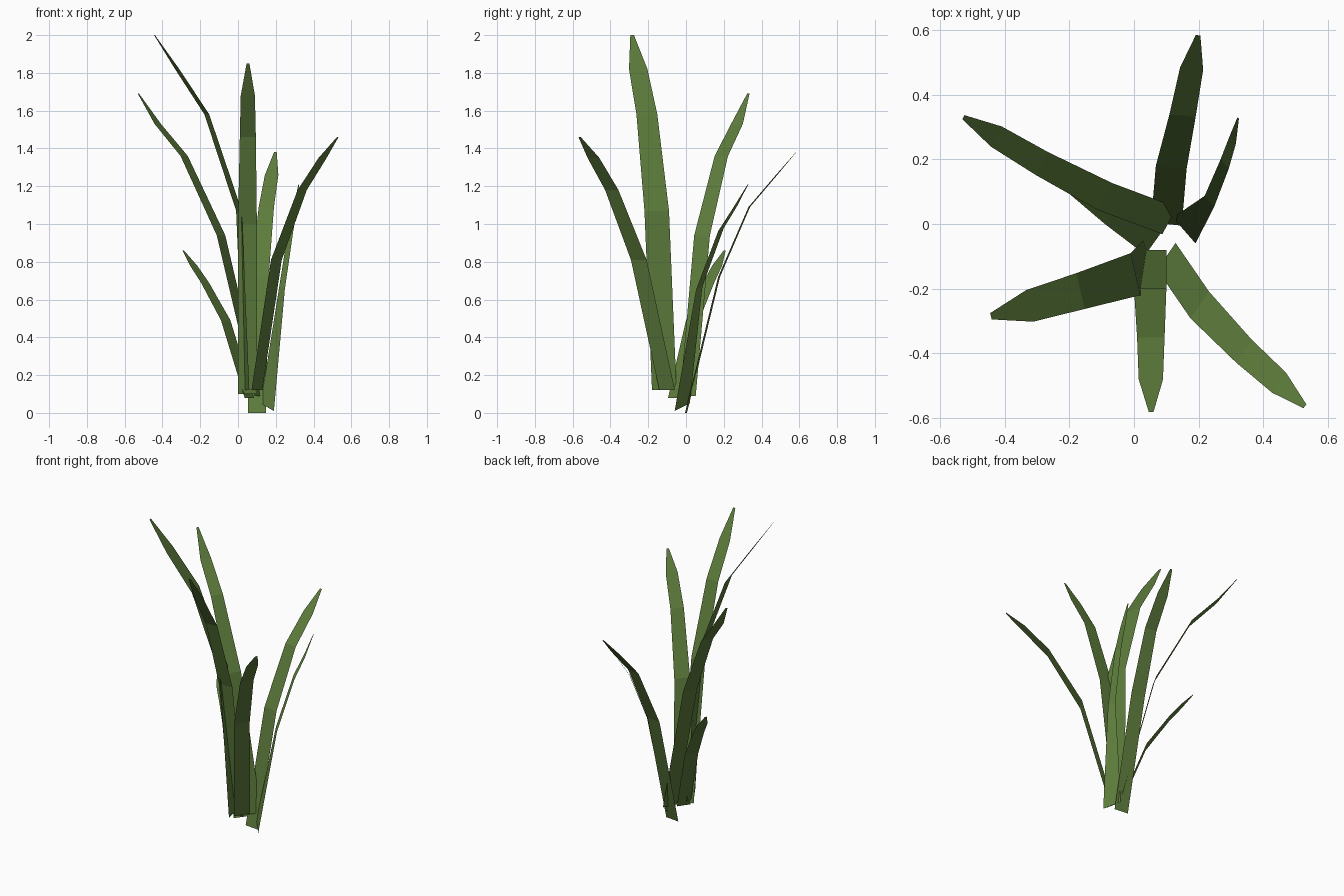
import bpy
from mathutils import Vector

green = bpy.data.materials.new("leaf_green")
green.diffuse_color = (0.11, 0.2, 0.045, 1)

# Ribbon width at each section, from root to tip
TAPER = (1.0, 1.0, 0.85, 0.75, 0.15)


def blade(name, side, spine, taper=TAPER):
    """Flat folded ribbon: a spine of section centres swept by a side vector."""
    verts, faces = [], []
    for p, w in zip(spine, taper):
        half = Vector(side) * w / 2
        verts += [Vector(p) - half, Vector(p) + half]
    for i in range(len(spine) - 1):
        a = 2 * i
        faces.append((a, a + 1, a + 3, a + 2))
    mesh = bpy.data.meshes.new(name)
    mesh.from_pydata(verts, [], faces)
    mesh.materials.append(green)
    obj = bpy.data.objects.new(name, mesh)
    bpy.context.collection.objects.link(obj)
    return obj


# Leaves of the clump, named by the way they lean
blade("back_leaf", (0.095, -0.01, 0),
      [(0.1, 0, 0), (0.115, 0.175, 0.72), (0.15, 0.335, 1.09),
       (0.178, 0.48, 1.26), (0.198, 0.583, 1.38)])

blade("front_right_leaf", (0.057, 0.083, 0),
      [(0.1, -0.1, 0.12), (0.203, -0.25, 0.81), (0.34, -0.393, 1.18),
       (0.448, -0.49, 1.35), (0.528, -0.563, 1.46)])

blade("front_leaf", (0.1, 0, 0),
      [(0.05, -0.08, 0.1), (0.05, -0.2, 1.0), (0.052, -0.35, 1.46),
       (0.052, -0.48, 1.68), (0.053, -0.58, 1.85)])

blade("tall_left_leaf", (0.03, -0.13, 0),
      [(0.045, -0.115, 0.12), (0.005, -0.155, 1.07), (-0.165, -0.207, 1.58),
       (-0.322, -0.253, 1.82), (-0.442, -0.285, 2.0)])

blade("back_left_leaf", (0.045, 0.083, 0),
      [(0.11, 0.01, 0.09), (-0.09, 0.085, 0.94), (-0.285, 0.187, 1.36),
       (-0.425, 0.27, 1.53), (-0.527, 0.33, 1.69)])

blade("short_left_leaf", (0.05, 0.07, 0),
      [(0.06, -0.06, 0.08), (-0.065, 0.035, 0.49), (-0.175, 0.12, 0.69),
       (-0.235, 0.165, 0.78), (-0.29, 0.205, 0.86)])

# Narrow leaf with a wide slanted root
blade("back_right_leaf", (0.07, -0.08, -0.04),
      [(0.155, -0.02, 0.03), (0.233, 0.07, 0.66), (0.28, 0.185, 0.97),
       (0.305, 0.26, 1.09), (0.322, 0.328, 1.21)],
      (1.0, 0.42, 0.36, 0.28, 0.06))
